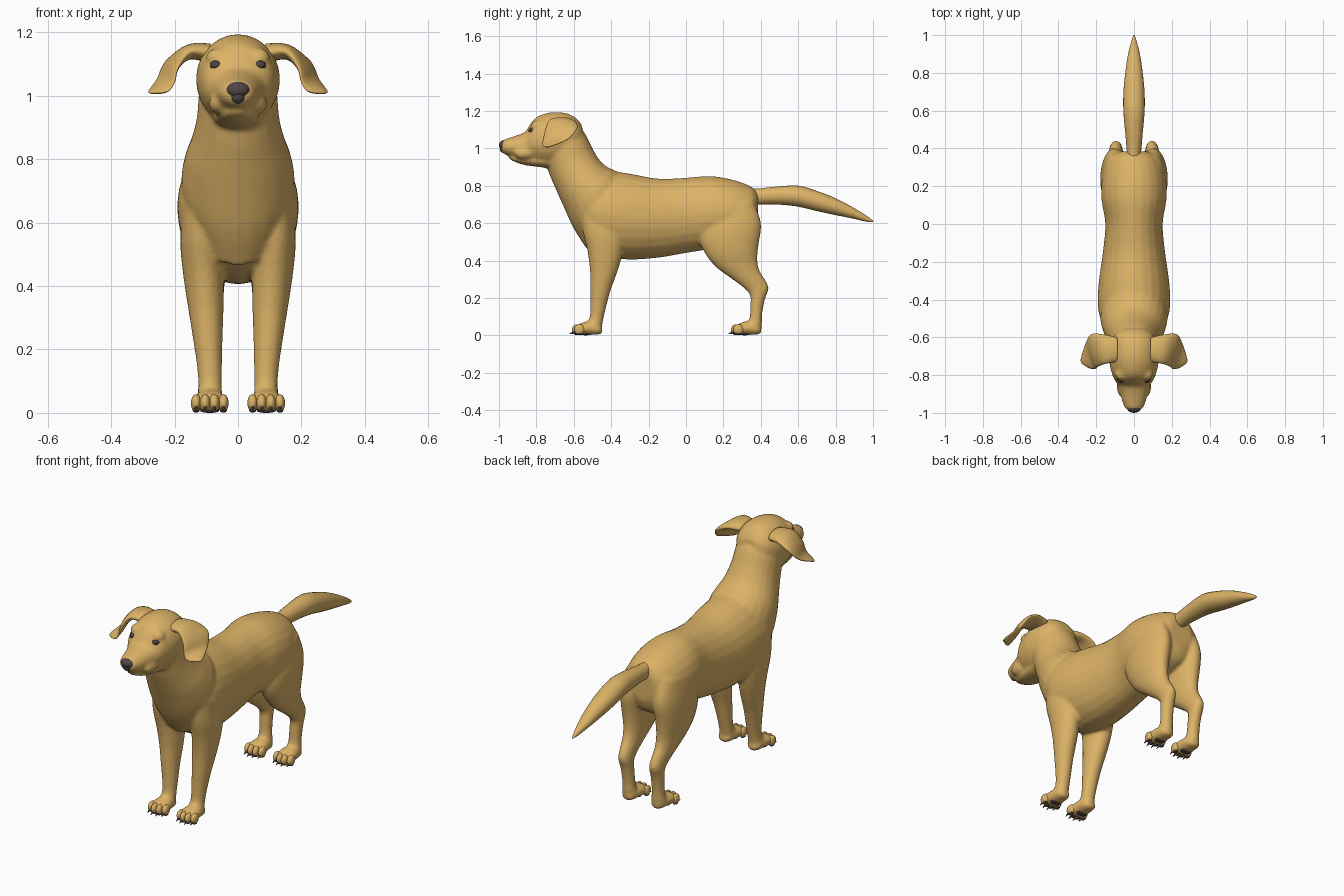
import bpy, bmesh, math
from mathutils import Vector, Matrix

def material(name, rgb):
    m = bpy.data.materials.new(name)
    m.diffuse_color = (*rgb, 1)
    return m

GOLD = material("golden fur", (0.72, 0.45, 0.135))
DARK = material("dark nose", (0.085, 0.058, 0.062))
EYE = material("dark eye", (0.07, 0.05, 0.055))

def finish(bm, name, mat):
    bmesh.ops.recalc_face_normals(bm, faces=bm.faces[:])
    me = bpy.data.meshes.new(name)
    bm.to_mesh(me)
    bm.free()
    me.materials.append(mat)
    for p in me.polygons:
        p.use_smooth = True
    ob = bpy.data.objects.new(name, me)
    bpy.context.collection.objects.link(ob)
    return ob

def smooth_rows(rows, steps=4):
    """Catmull-Rom interpolation between rows of numbers."""
    out = []
    for i in range(len(rows) - 1):
        p0, p1, p2, p3 = rows[max(i - 1, 0)], rows[i], rows[i + 1], rows[min(i + 2, len(rows) - 1)]
        for k in range(steps):
            t = k / steps
            out.append([b + 0.5 * t * (c - a + t * (2*a - 5*b + 4*c - d + t * (3*(b - c) + d - a)))
                        for a, b, c, d in zip(p0, p1, p2, p3)])
    out.append(list(rows[-1]))
    return out

def loft(bm, rings, n=24):
    """Skin ellipses given as (centre, axis a, axis b)."""
    loops = []
    for c, a, b in rings:
        loops.append([bm.verts.new(c + a * math.cos(i * math.tau / n) + b * math.sin(i * math.tau / n))
                      for i in range(n)])
    for l0, l1 in zip(loops, loops[1:]):
        for i in range(n):
            bm.faces.new((l0[i], l0[(i + 1) % n], l1[(i + 1) % n], l1[i]))
    bm.faces.new(loops[0])
    bm.faces.new(loops[-1])

def tube(bm, rows, side=1):
    """Rows: y,z of one edge, y,z of the opposite edge, half width, centre x."""
    rings = []
    for y1, z1, y2, z2, w, cx in smooth_rows([tuple(r) + (0,) * (6 - len(r)) for r in rows]):
        p, q = Vector((cx * side, y1, z1)), Vector((cx * side, y2, z2))
        rings.append(((p + q) / 2, (p - q) / 2, Vector((max(w, 0.002), 0, 0))))
    loft(bm, rings)

def upright(rows, cx=0):
    """Rows y, top, bottom, half width -> tube rows."""
    return [(y, t, y, b, w, cx) for y, t, b, w in rows]

def ball(bm, c, r, rot=None):
    m = Matrix.Translation(c) @ (rot or Matrix()) @ Matrix.Diagonal((*r, 1))
    bmesh.ops.create_uvsphere(bm, u_segments=20, v_segments=12, radius=1, matrix=m)

# Body: overlapping volumes fused into one skin
bm = bmesh.new()
# torso
tube(bm, upright([(.385, .755, .58, .07), (.35, .795, .51, .13), (.25, .832, .47, .168),
                  (.13, .852, .46, .172), (0, .843, .44, .152), (-.15, .838, .415, .165),
                  (-.3, .865, .405, .186), (-.42, .88, .42, .192), (-.5, .87, .46, .178),
                  (-.57, .84, .55, .13), (-.62, .80, .64, .07)]))
# neck and chest
tube(bm, [(-.53, .46, -.30, .75, .14), (-.60, .57, -.36, .865, .178), (-.66, .70, -.42, .90, .168),
          (-.70, .79, -.46, .935, .146), (-.73, .86, -.50, 1.0, .13), (-.75, .93, -.54, 1.08, .124),
          (-.76, 1.0, -.59, 1.135, .115)])
# skull
tube(bm, upright([(-.555, 1.12, 1.03, .06), (-.585, 1.16, .98, .10), (-.64, 1.188, .93, .127),
                  (-.72, 1.193, .905, .132), (-.79, 1.172, .915, .118), (-.825, 1.14, .93, .104),
                  (-.86, 1.085, .94, .08)]))
# muzzle
tube(bm, upright([(-.75, 1.11, .94, .10), (-.82, 1.105, .94, .094), (-.88, 1.078, .947, .078),
                  (-.94, 1.058, .957, .062), (-.975, 1.046, .972, .047), (-.988, 1.03, .99, .025)]))
# lower jaw
tube(bm, upright([(-.72, .97, .892, .08), (-.80, .965, .902, .072), (-.87, .96, .912, .058),
                  (-.92, .96, .93, .042), (-.945, .955, .943, .02)]))
FRONT_LEG = [(-.56, .66, -.34, .66, .05, .125), (-.55, .55, -.33, .52, .064, .118),
             (-.527, .45, -.343, .42, .064, .109), (-.514, .35, -.37, .33, .057, .102),
             (-.512, .25, -.403, .24, .048, .096), (-.512, .15, -.427, .15, .040, .09),
             (-.517, .09, -.443, .08, .037, .088), (-.54, .06, -.45, .04, .04, .088),
             (-.55, .03, -.46, .015, .04, .088)]
HIND_LEG = [(.10, .66, .36, .72, .06, .10), (.07, .53, .402, .60, .076, .102),
            (.10, .44, .388, .48, .07, .104), (.16, .365, .382, .41, .057, .102),
            (.25, .298, .392, .35, .045, .10), (.315, .248, .428, .29, .037, .097),
            (.343, .21, .442, .25, .035, .095), (.343, .16, .422, .19, .034, .093),
            (.341, .10, .407, .11, .034, .091), (.33, .06, .405, .05, .038, .09),
            (.32, .03, .395, .015, .038, .09)]
PAW = [(-.447, .04, .012, .02), (-.47, .06, .004, .039), (-.52, .076, .002, .048),
       (-.565, .064, .002, .055), (-.588, .05, .008, .046)]
for s in (1, -1):
    tube(bm, FRONT_LEG, s)
    tube(bm, HIND_LEG, s)
    for dy in (0, .85):
        tube(bm, upright([(y + dy, t, b, w) for y, t, b, w in PAW], .089), s)
    # brow and cheek fullness
    ball(bm, (.066 * s, -.795, 1.12), (.035, .035, .03))
    ball(bm, (.06 * s, -.86, .975), (.032, .06, .034))
body = finish(bm, "body", GOLD)
rm = body.modifiers.new("fuse", 'REMESH')
rm.mode = 'VOXEL'
rm.voxel_size = 0.009
rm.use_smooth_shade = True
sm = body.modifiers.new("soften", 'SMOOTH')
sm.factor = 0.5
sm.iterations = 7

# Tail
bm = bmesh.new()
tube(bm, [(.31, .79, .33, .70, .03), (.38, .785, .37, .70, .037), (.48, .795, .48, .70, .046),
          (.6, .80, .59, .69, .056), (.7, .772, .69, .667, .056), (.8, .733, .79, .645, .047),
          (.9, .68, .89, .625, .032), (.97, .637, .965, .608, .014), (1.0, .612, 1.0, .606, .003)])
finish(bm, "tail", GOLD)

# Ears: flat sections between a front edge and a rear edge
EAR = [(.09, -.73, 1.135, .09, -.60, 1.135), (.15, -.74, 1.14, .16, -.585, 1.135),
       (.19, -.755, 1.09, .225, -.583, 1.105), (.20, -.765, 1.045, .255, -.63, 1.05),
       (.215, -.768, 1.018, .282, -.715, 1.014), (.235, -.765, 1.01, .275, -.74, 1.008)]
THICK = [.030, .024, .016, .012, .009, .003]
for s, label in ((1, "left"), (-1, "right")):
    rows = smooth_rows([r + (t,) for r, t in zip(EAR, THICK)], 5)
    mids = [Vector(((r[0] + r[3]) / 2, (r[1] + r[4]) / 2, (r[2] + r[5]) / 2)) for r in rows]
    rings = []
    for i, r in enumerate(rows):
        a = (Vector(r[:3]) - Vector(r[3:6])) / 2
        d = mids[min(i + 1, len(rows) - 1)] - mids[max(i - 1, 0)]
        b = a.cross(d).normalized() * r[6]
        rings.append([Vector((v.x * s, v.y, v.z)) for v in (mids[i], a, b)])
    bm = bmesh.new()
    loft(bm, rings)
    finish(bm, label + "_ear", GOLD)

    # Eyes
    bm = bmesh.new()
    ball(bm, (.068 * s, -.822, 1.096), (.021, .02, .016), Matrix.Rotation(.3 * s, 4, 'Z'))
    finish(bm, label + "_eye", EYE)

# Nose
bm = bmesh.new()
ball(bm, (0, -.972, 1.018), (.038, .028, .026))
ball(bm, (0, -.972, .998), (.024, .024, .024))
finish(bm, "nose", DARK)

# Toes, claws and pads on all four paws
toes, claws, pads = bmesh.new(), bmesh.new(), bmesh.new()
for s in (1, -1):
    for dy in (0, .85):
        for dx in (-.043, -.0145, .0145, .043):
            x = .089 * s + dx
            y = -.582 + dy + (.012 if abs(dx) > .03 else 0)
            ball(toes, (x, y, .031), (.0165, .028, .028))
            bmesh.ops.create_cone(claws, cap_ends=True, segments=10, radius1=.008, radius2=.001, depth=.03,
                                  matrix=Matrix.Translation((x, y - .027, .014)) @ Matrix.Rotation(1.95, 4, 'X'))
            ball(pads, (x, y, .007), (.011, .016, .006))
        ball(pads, (.089 * s, -.535 + dy, .007), (.03, .022, .007))
finish(toes, "toes", GOLD)
finish(claws, "claws", DARK)
finish(pads, "paw_pads", DARK)
